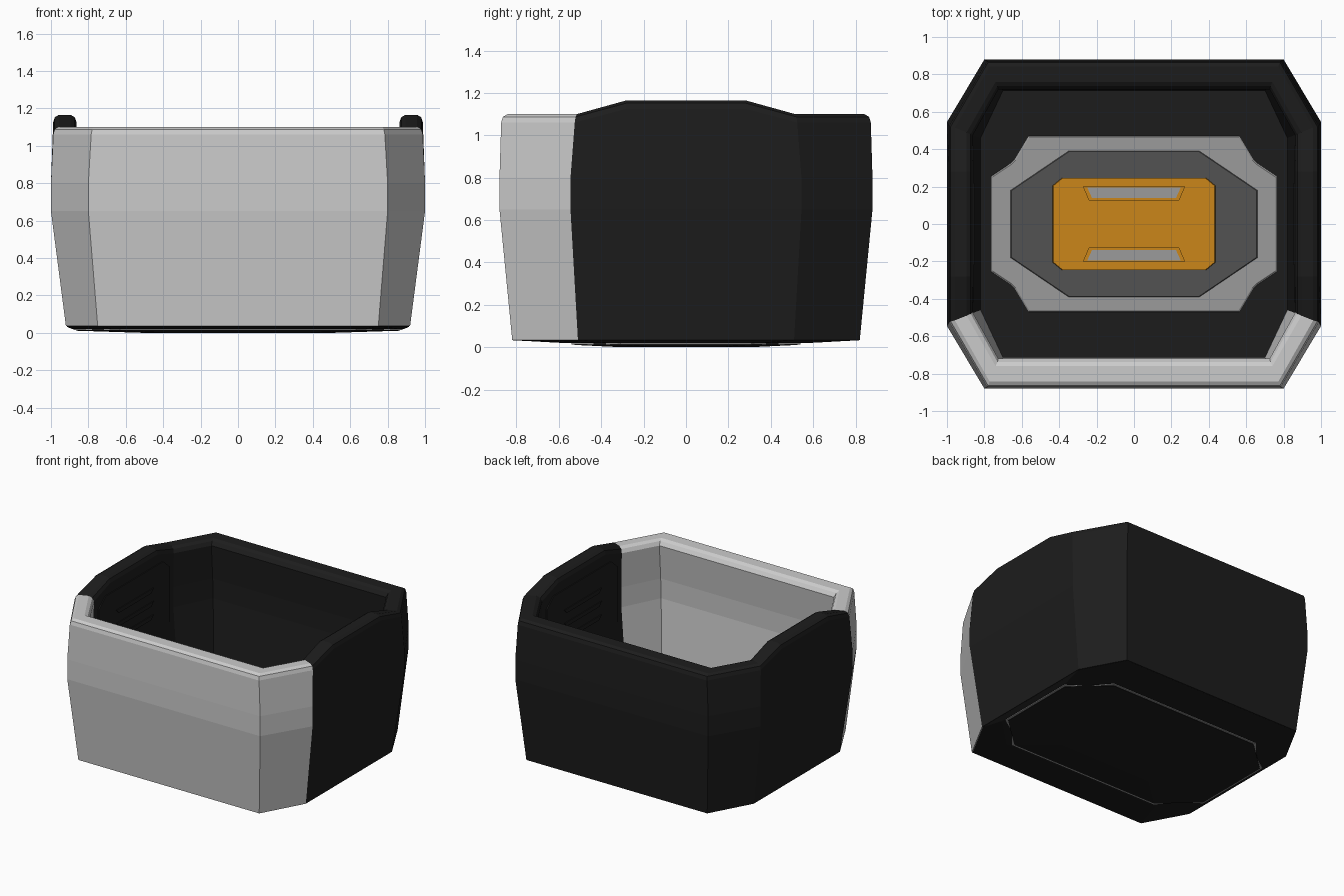
import bpy, bmesh

if "Cube" in bpy.data.objects:
    bpy.data.objects.remove(bpy.data.objects["Cube"])

def mat(name, r, g, b):
    m = bpy.data.materials.new(name)
    m.diffuse_color = (r, g, b, 1)
    m.use_nodes = True
    m.node_tree.nodes["Principled BSDF"].inputs["Base Color"].default_value = m.diffuse_color
    return m

BLACK = mat("black", .012, .012, .012)
DARK = mat("dark_grey", .085, .085, .085)
MID = mat("mid_grey", .33, .33, .33)
ORANGE = mat("orange", .6, .24, .01)

def loft(name, rings, material=None, closed=True, wrap=False):
    """Skin a list of equal-length point rings; wrap joins last ring to first."""
    bm = bmesh.new()
    vs = [[bm.verts.new(p) for p in r] for r in rings]
    n = len(vs[0])
    pairs = list(zip(vs, vs[1:])) + ([(vs[-1], vs[0])] if wrap else [])
    for a, b in pairs:
        for i in range(n if closed else n - 1):
            j = (i + 1) % n
            bm.faces.new((a[i], a[j], b[j], b[i]))
    if not wrap:
        bm.faces.new(vs[0])
        bm.faces.new(vs[-1])
    bmesh.ops.recalc_face_normals(bm, faces=bm.faces)
    me = bpy.data.meshes.new(name)
    bm.to_mesh(me)
    bm.free()
    ob = bpy.data.objects.new(name, me)
    bpy.context.collection.objects.link(ob)
    if material:
        me.materials.append(material)
    return ob

def mirror4(quad):
    """Outline from one quadrant's points, given from the x side to the y side."""
    left = [(-x, y) for x, y in reversed(quad)]
    top = list(quad) + left
    return top + [(-x, -y) for x, y in top]

def octo(hx, hy, cx, cy):
    return mirror4([(hx, cy), (cx, hy)])

def at(outline, z):
    return [(x, y, z) for x, y in outline]

def slab(name, outline, z0, z1, material=None, bevel=0):
    rings = [at(outline, z0), at(outline, z1 - bevel)]
    if bevel:
        k = 1 - bevel / .5
        rings.append(at([(x * k, y * k) for x, y in outline], z1))
    return loft(name, rings, material)

# wall cross-section: z, half width, half depth, chamfer corner x and y
SECTION = [
    (.035, .92, .82, .75, .51), (.65, 1, .88, .80, .545), (.80, 1, .88, .80, .545),
    (1.06, .988, .872, .785, .525), (1.087, .98, .864, .780, .521), (1.10, .958, .842, .772, .515),
    (1.10, .895, .76, .74, .49), (1.087, .873, .738, .73, .48), (1.06, .863, .72, .725, .472),
    (.80, .872, .75, .735, .48), (.65, .872, .755, .735, .48), (.12, .82, .715, .70, .46),
    (.035, .82, .715, .70, .46)]

# front panel: front face and its two chamfers
columns = [[], [], [], []]
for z, hx, hy, cx, cy in SECTION:
    for c, (x, y) in zip(columns, [(-hx, -cy), (-cx, -hy), (cx, -hy), (hx, -cy)]):
        c.append((x, y, z))
loft("front_panel", columns)

# black sides and back, with the raised side rims
columns = [[] for _ in range(10)]
for z, hx, hy, cx, cy in SECTION:
    up = z + (.065 if z > 1 else 0)
    half = [(hx, -cy, z), (hx, -.28, up), (hx, .28, up), (hx, cy, z), (cx, hy, z)]
    for c, p in zip(columns, half + [(-x, y, w) for x, y, w in reversed(half)]):
        c.append(p)
loft("side_and_back_wall", columns, BLACK)

# floor, shallowly convex underneath
loft("floor", [at(octo(.84, .73, .71, .47), .12), at(octo(.916, .816, .747, .507), .033),
               at(octo(.885, .56, .66, .34), .019)], BLACK)
slab("underside_trim", mirror4([(.88, .31), (.755, .395), (.73, .42), (.63, .54)]), .014, .03, MID)
loft("underside_plate", [at(octo(.865, .525, .62, .30), .03), at(octo(.865, .525, .62, .30), .011),
                         at(octo(.52, .30, .38, .15), 0)], BLACK)

# stacked plates on the inside floor
slab("floor_plate", mirror4([(.765, .255), (.66, .325), (.64, .345), (.565, .47)]), .10, .135, MID, .006)
slab("floor_inset", octo(.66, .39, .35, .18), .11, .145, DARK, .004)
pad = slab("orange_pad", octo(.435, .247, .385, .205), .12, .17, ORANGE, .004)

# slots in the pad, with grey bottoms
for s, side in ((1, "back"), (-1, "front")):
    slot = [(-.27, .20 * s), (.27, .20 * s), (.24, .128 * s), (-.24, .128 * s)]
    cutter = slab("slot_cutter_" + side, slot, .15, .20)
    cutter.hide_render = True
    cutter.hide_set(True)
    mod = pad.modifiers.new("slot_" + side, 'BOOLEAN')
    mod.operation, mod.object, mod.solver = 'DIFFERENCE', cutter, 'EXACT'
    base = [(-.25, .195 * s), (.25, .195 * s), (.225, .14 * s), (-.225, .14 * s)]
    slab("slot_bottom_" + side, base, .14, .154, MID)

# apply the cuts and drop the cutters
bpy.context.view_layer.update()
cut = bpy.data.meshes.new_from_object(pad.evaluated_get(bpy.context.evaluated_depsgraph_get()))
pad.modifiers.clear()
pad.data = cut
for ob in [o for o in bpy.data.objects if o.name.startswith("slot_cutter")]:
    bpy.data.objects.remove(ob)

# thin liner panels with ribs on the inner side walls
def wall_plate(name, s, outline, x0, x1):
    loft(name, [[(s * x, y, z) for y, z in outline] for x in (x0, x1)], BLACK)

for s, side in ((1, "right"), (-1, "left")):
    wall_plate("liner_" + side, s, [(-.42, .50), (-.34, .42), (.34, .42), (.42, .50), (.42, .98),
                                    (.34, 1.05), (-.34, 1.05), (-.42, .98)], .858, .885)
    for i in range(3):
        z = .90 - .1 * i
        wall_plate("liner_rib_%s_%d" % (side, i + 1), s,
                   [(-.22, z), (-.19, z - .03), (.19, z - .03), (.22, z)], .852, .87)
